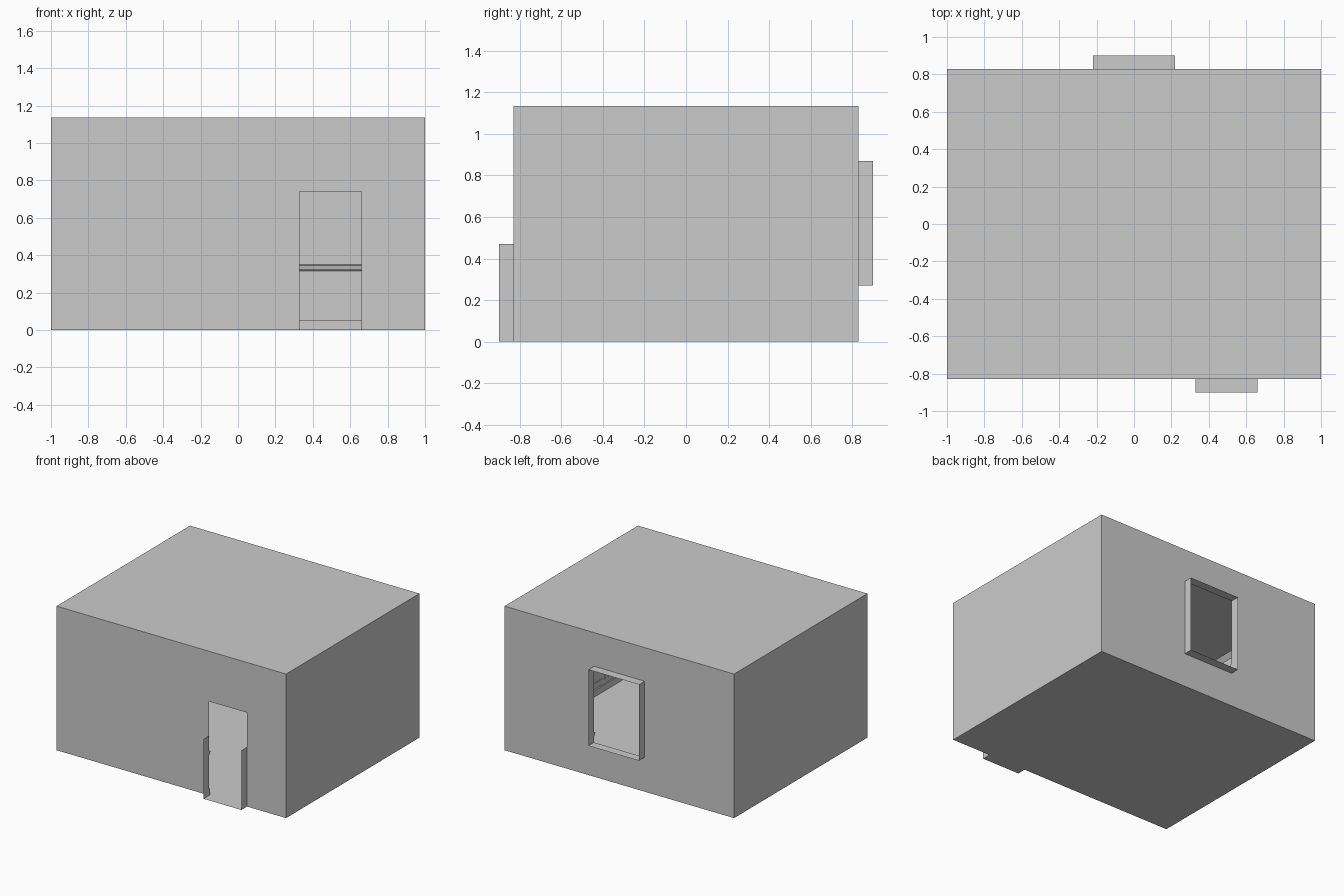
import bpy, bmesh
from mathutils import Vector

if "Cube" in bpy.data.objects:
    bpy.data.objects.remove(bpy.data.objects["Cube"])

X, Y, H = 1.0, 0.83, 1.135        # room half width, half depth, height
OUT = 0.90                        # outer edge of door step and window frame
DOOR = (0.33, 0.66, 0.0, 0.74)    # x0, x1, z0, z1
WINDOW = (-0.22, 0.22, 0.27, 0.87)


def make(name, quads):
    bm = bmesh.new()
    for q in quads:
        bm.faces.new([bm.verts.new(p) for p in q])
    bmesh.ops.remove_doubles(bm, verts=bm.verts, dist=1e-5)
    me = bpy.data.meshes.new(name)
    bm.to_mesh(me)
    bm.free()
    ob = bpy.data.objects.new(name, me)
    bpy.context.collection.objects.link(ob)
    return ob


def wall_with_hole(y, hole):
    """Grid of sheets around a rectangular opening."""
    x0, x1, z0, z1 = hole
    xs = [-X, x0, x1, X]
    zs = sorted({0, z0, z1, H})
    quads = []
    for a, b in zip(xs, xs[1:]):
        for c, d in zip(zs, zs[1:]):
            if (a, c) == (x0, z0):
                continue
            q = [(a, y, c), (b, y, c), (b, y, d), (a, y, d)]
            quads.append(q if y < 0 else q[::-1])
    return quads


# thin shell of the room
make("front_wall", wall_with_hole(-Y, DOOR))
make("back_wall", wall_with_hole(Y, WINDOW))
make("right_wall", [[(X, -Y, 0), (X, Y, 0), (X, Y, H), (X, -Y, H)]])
make("left_wall", [[(-X, Y, 0), (-X, -Y, 0), (-X, -Y, H), (-X, Y, H)]])
make("ceiling", [[(-X, -Y, H), (X, -Y, H), (X, Y, H), (-X, Y, H)]])
make("floor", [[(-X, -Y, 0), (X, -Y, 0), (X, Y, 0), (-X, Y, 0)]])

# door step with two low side sheets
d0, d1 = DOOR[:2]
make("door_step", [[(d0, -OUT, 0), (d1, -OUT, 0), (d1, -Y, 0), (d0, -Y, 0)]] +
     [[(x, -OUT, 0), (x, -Y, 0), (x, -Y, 0.47), (x, -OUT, 0.47)] for x in (d0, d1)])

# window frame: four sheets standing out of the wall
w0, w1, z0, z1 = WINDOW
ring = [(w0, z0), (w1, z0), (w1, z1), (w0, z1)]
make("window_frame", [[(a[0], Y, a[1]), (b[0], Y, b[1]), (b[0], OUT, b[1]), (a[0], OUT, a[1])]
                      for a, b in zip(ring, ring[1:] + ring[:1])])


# interior trim, placed by wall: origin on the wall, along and inward directions
def strip(wall, u0, u1, profile):
    """Sweep a (depth, height) profile along a wall from u0 to u1."""
    o, along, inward = (Vector(v) for v in wall)
    P = [[o + along * u + inward * d + Vector((0, 0, z)) for d, z in profile] for u in (u0, u1)]
    n = len(profile)
    return [[P[0][i], P[1][i], P[1][(i + 1) % n], P[0][(i + 1) % n]] for i in range(n)] + [P[0][::-1], P[1]]


def block(d, a, b):
    return [(0, a), (d, a), (d, b), (0, b)]


front = ((0, -Y, 0), (1, 0, 0), (0, 1, 0))
back = ((0, Y, 0), (1, 0, 0), (0, -1, 0))
right = ((X, 0, 0), (0, 1, 0), (-1, 0, 0))
left = ((-X, 0, 0), (0, 1, 0), (1, 0, 0))
RAIL = [(0, 0.315), (0.01, 0.325), (0.015, 0.345), (0, 0.35)]
CROWN = [(0, H - 0.035), (0.03, H), (0, H)]

for name, wall, half, gap_base, gap_rail in (
        ("front", front, X, DOOR[:2], DOOR[:2]),
        ("back", back, X, None, WINDOW[:2]),
        ("right", right, Y, None, None),
        ("left", left, Y, None, None)):
    def runs(gap):
        return [(-half, gap[0]), (gap[1], half)] if gap else [(-half, half)]
    base, rail, panels = [], [], []
    for a, b in runs(gap_base):
        base += strip(wall, a, b, block(0.01, 0, 0.05))
    for a, b in runs(gap_rail):
        rail += strip(wall, a, b, RAIL)
    for k in range(-4, 5):
        u = 0.21 * k
        if abs(u) > half - 0.02:
            continue
        if not (gap_base and gap_base[0] - 0.02 < u < gap_base[1] + 0.02):
            top = 0.25 if gap_rail and gap_rail[0] < u < gap_rail[1] else 0.30
            panels += strip(wall, u - 0.004, u + 0.004, block(0.004, 0.08, top))
        a, b = u + 0.035, u + 0.175
        if b < half and not (gap_base and b > gap_base[0] and a < gap_base[1]):
            panels += strip(wall, a, b, block(0.004, 0.09, 0.10))
    make(name + "_baseboard", base)
    make(name + "_chair_rail", rail)
    make(name + "_panel_moulding", panels)
    make(name + "_crown_moulding", strip(wall, -half, half, CROWN))
